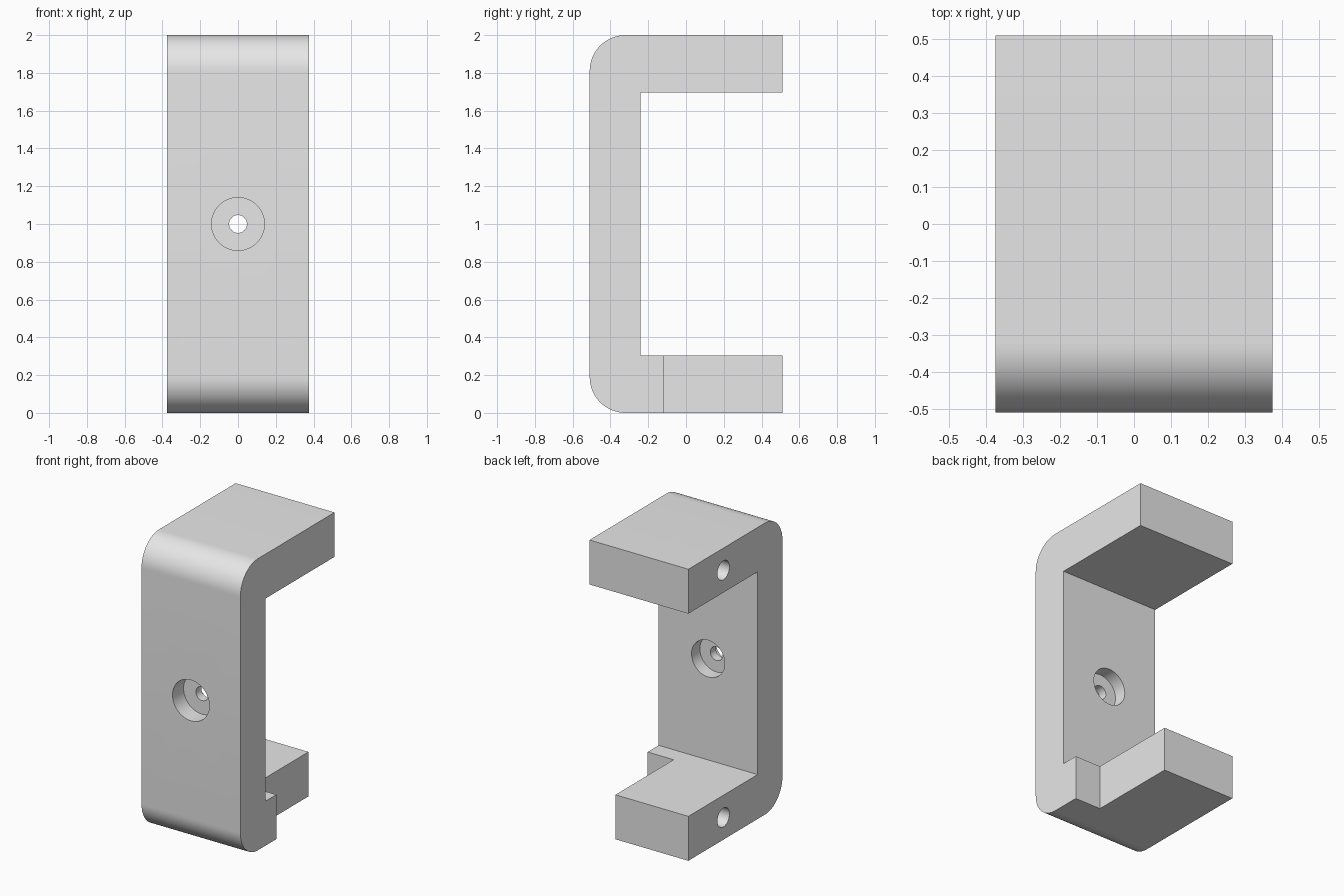
import bpy, bmesh, math
from mathutils import Matrix, Vector

if "Cube" in bpy.data.objects:
    bpy.data.objects.remove(bpy.data.objects["Cube"], do_unlink=True)

# Overall dimensions
HALF_W, HALF_D, HEIGHT = 0.375, 0.51, 2.0
WALL_BACK = -0.24          # inner face of the upright wall
ARM = 0.305                # arm thickness
RADIUS = 0.19              # rounding of the two front corners
MID = HEIGHT / 2

grey = bpy.data.materials.new("plain_grey")
grey.use_nodes = True
grey.diffuse_color = (0.8, 0.8, 0.8, 1)
grey.node_tree.nodes["Principled BSDF"].inputs["Base Color"].default_value = grey.diffuse_color


def make_object(name, bm):
    bmesh.ops.recalc_face_normals(bm, faces=bm.faces)
    mesh = bpy.data.meshes.new(name)
    bm.to_mesh(mesh)
    bm.free()
    mesh.materials.append(grey)
    obj = bpy.data.objects.new(name, mesh)
    bpy.context.collection.objects.link(obj)
    return obj


def arc(cz, start):
    """Quarter circle around a front corner, in (y, z)."""
    cy = -HALF_D + RADIUS
    angles = [math.radians(start + 90 * i / 16) for i in range(17)]
    return [(cy + RADIUS * math.cos(a), cz + RADIUS * math.sin(a)) for a in angles]


def cylinder_cutter(name, radius, start, end):
    start, end = Vector(start), Vector(end)
    axis = end - start
    place = Matrix.Translation((start + end) / 2) @ axis.to_track_quat("Z", "Y").to_matrix().to_4x4()
    bm = bmesh.new()
    bmesh.ops.create_cone(bm, cap_ends=True, segments=48, radius1=radius,
                          radius2=radius, depth=axis.length, matrix=place)
    return make_object(name, bm)


def box_cutter(name, low, high):
    low, high = Vector(low), Vector(high)
    place = Matrix.Translation((low + high) / 2) @ Matrix.Diagonal((*(high - low), 1))
    bm = bmesh.new()
    bmesh.ops.create_cube(bm, size=1, matrix=place)
    return make_object(name, bm)


# C-shaped bracket: side profile extruded across the width
profile = arc(HEIGHT - RADIUS, 90) + arc(RADIUS, 180)
profile += [(HALF_D, 0), (HALF_D, ARM), (WALL_BACK, ARM),
            (WALL_BACK, HEIGHT - ARM), (HALF_D, HEIGHT - ARM), (HALF_D, HEIGHT)]
bm = bmesh.new()
side = bm.faces.new([bm.verts.new((-HALF_W, y, z)) for y, z in profile])
grown = bmesh.ops.extrude_face_region(bm, geom=[side])
bmesh.ops.translate(bm, vec=(2 * HALF_W, 0, 0),
                    verts=[v for v in grown["geom"] if isinstance(v, bmesh.types.BMVert)])
bracket = make_object("bracket", bm)

# Cut-away beside the lower arm, wall screw hole recessed on both faces, blind arm holes
cutters = [
    box_cutter("lower_arm_notch", (0.178, -0.12, -0.1), (0.6, 0.7, 0.6)),
    cylinder_cutter("screw_hole", 0.047, (0, -0.7, MID), (0, 0, MID)),
    cylinder_cutter("front_recess", 0.14, (0, -0.7, MID), (0, -HALF_D + 0.12, MID)),
    cylinder_cutter("rear_recess", 0.126, (0, WALL_BACK - 0.09, MID), (0, 0, MID)),
]
for name, z in (("lower_arm_hole", ARM / 2), ("upper_arm_hole", HEIGHT - ARM / 2)):
    cutters.append(cylinder_cutter(name, 0.065, (-0.6, 0.13, z), (-HALF_W + 0.4, 0.13, z)))

bpy.ops.object.select_all(action="DESELECT")
bpy.context.view_layer.objects.active = bracket
bracket.select_set(True)
for cutter in cutters:
    cutter.hide_render = True
    cut = bracket.modifiers.new(cutter.name, "BOOLEAN")
    cut.operation, cut.solver, cut.object = "DIFFERENCE", "EXACT", cutter
    bpy.ops.object.modifier_apply(modifier=cut.name)
    bpy.data.objects.remove(cutter, do_unlink=True)

bpy.ops.object.shade_smooth_by_angle(angle=math.radians(30))
